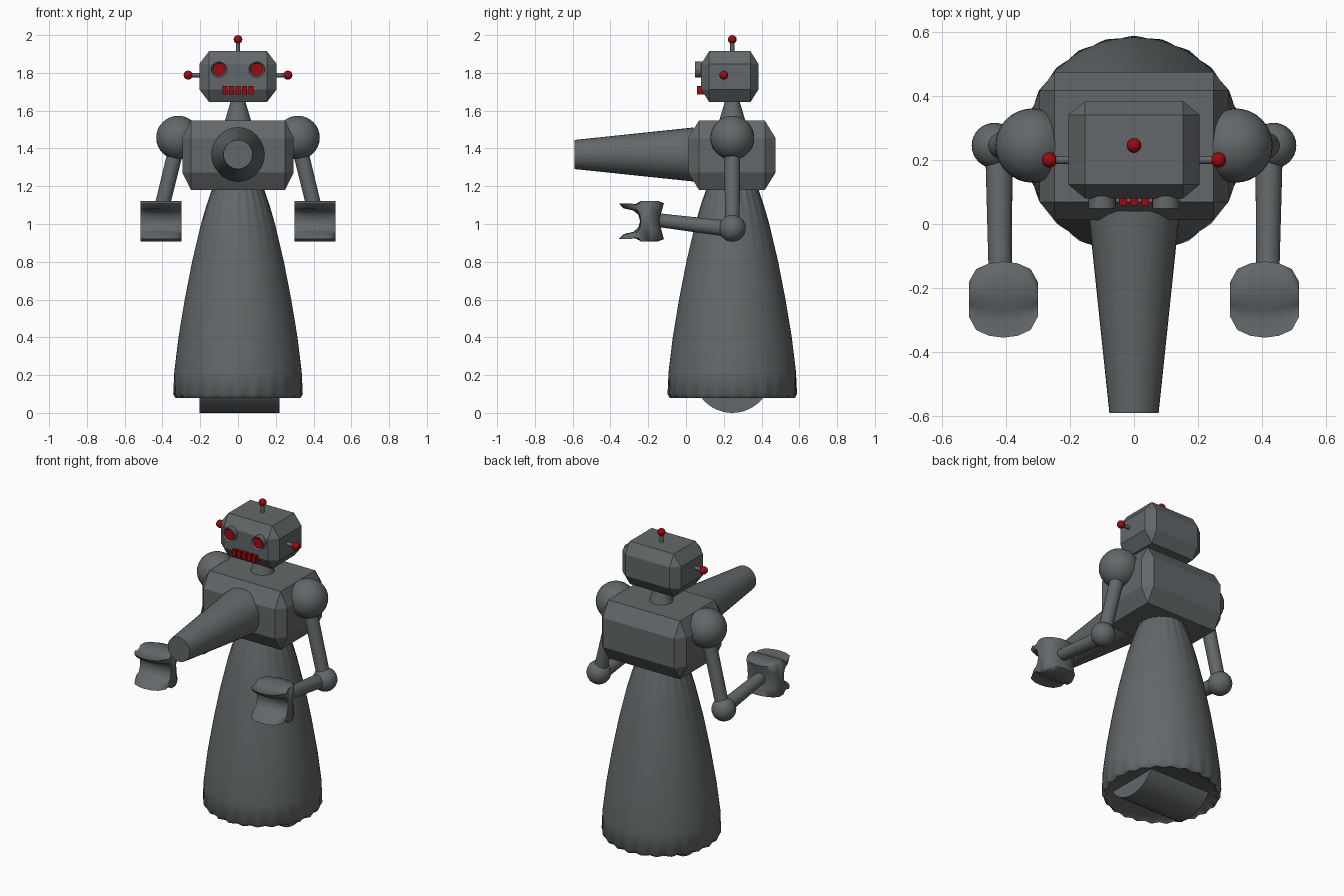
import bpy, bmesh, math
from mathutils import Vector, Matrix

if "Cube" in bpy.data.objects:
    bpy.data.objects.remove(bpy.data.objects["Cube"])

CY = 0.245  # depth of the body axis


def material(name, color):
    m = bpy.data.materials.new(name)
    m.diffuse_color = (*color, 1)
    m.use_nodes = True
    m.node_tree.nodes["Principled BSDF"].inputs["Base Color"].default_value = m.diffuse_color
    return m


red = material("red", (0.33, 0.003, 0.005))
grey = material("dark_grey", (0.125, 0.137, 0.142))


def finish(bm, name, smooth=35, mat=None):
    bmesh.ops.recalc_face_normals(bm, faces=bm.faces)
    me = bpy.data.meshes.new(name)
    bm.to_mesh(me)
    bm.free()
    ob = bpy.data.objects.new(name, me)
    bpy.context.collection.objects.link(ob)
    me.materials.append(mat or grey)
    if smooth:
        bpy.ops.object.select_all(action='DESELECT')
        ob.select_set(True)
        bpy.context.view_layer.objects.active = ob
        bpy.ops.object.shade_smooth_by_angle(angle=math.radians(smooth))
    return ob


def chamfer_box(name, c, h, b, mat=None):
    """Box with half sizes h and a per-axis single chamfer b."""
    bm = bmesh.new()
    for sx in (-1, 1):
        for sy in (-1, 1):
            for sz in (-1, 1):
                for k in range(3):
                    v = [h[i] - (0 if i == k else b[i]) for i in range(3)]
                    bm.verts.new((c[0] + sx * v[0], c[1] + sy * v[1], c[2] + sz * v[2]))
    bmesh.ops.convex_hull(bm, input=bm.verts)
    bmesh.ops.dissolve_limit(bm, angle_limit=0.01, verts=bm.verts, edges=bm.edges)
    return finish(bm, name, 0, mat)


def box(name, c, size, mat=None):
    bm = bmesh.new()
    bmesh.ops.create_cube(bm, size=1, matrix=Matrix.Translation(c) @ Matrix.Diagonal((*size, 1)))
    return finish(bm, name, 0, mat)


def ball(name, c, r, mat=None, seg=32):
    bm = bmesh.new()
    bmesh.ops.create_uvsphere(bm, u_segments=seg, v_segments=seg // 2, radius=r,
                              matrix=Matrix.Translation(c))
    return finish(bm, name, 35, mat)


def rod(name, a, b, r1, r2=None, mat=None, seg=32):
    a, b = Vector(a), Vector(b)
    d = b - a
    m = Matrix.Translation((a + b) / 2) @ d.to_track_quat('Z', 'Y').to_matrix().to_4x4()
    bm = bmesh.new()
    bmesh.ops.create_cone(bm, cap_ends=True, segments=seg, radius1=r1,
                          radius2=r1 if r2 is None else r2, depth=d.length, matrix=m)
    return finish(bm, name, 35, mat)


def loft(name, rings, angle):
    """Skin closed rings of equal length and cap both ends."""
    bm = bmesh.new()
    vs = [[bm.verts.new(p) for p in ring] for ring in rings]
    n = len(vs[0])
    for a, b in zip(vs, vs[1:]):
        for i in range(n):
            bm.faces.new((a[i], a[(i + 1) % n], b[(i + 1) % n], b[i]))
    bm.faces.new(vs[0])
    bm.faces.new(vs[-1])
    return finish(bm, name, angle)


# Pleated skirt: radius, height, pleat depth
skirt = [(.30, .095, 0), (.322, .08, .010), (.340, .10, .003), (.337, .22, 0), (.315, .4, 0),
         (.282, .6, 0), (.243, .8, 0), (.195, 1.0, .001), (.165, 1.1, .002), (.135, 1.185, .003)]
N = 96


def skirt_ring(r, z, d):
    ring = []
    for i in range(N):
        a = 2 * math.pi * i / N
        q = r + d * math.cos(24 * a)
        ring.append((q * math.cos(a), CY + q * math.sin(a), z))
    return ring


loft("skirt", [skirt_ring(*s) for s in skirt], 60)

# Roller under the skirt
rod("roller", (-.205, CY, .207), (.22, CY, .207), .207, seg=48)

# Torso, neck, head
chamfer_box("torso", (0, .243, 1.364), (.295, .231, .184), (.046, .057, .092))
rod("neck", (0, CY, 1.53), (0, CY, 1.68), .074, .03)
chamfer_box("head", (0, .232, 1.78), (.205, .152, .135), (.052, .043, .068))

# Chest cannon
rod("chest_cannon", (0, .04, 1.368), (0, -.59, 1.368), .143, .077)

# Antenna
rod("antenna_rod", (0, CY, 1.89), (0, CY, 1.97), .011, seg=16)
ball("antenna_ball", (0, CY, 1.977), .023, red, 16)

# Teeth
for i in range(-2, 3):
    box("tooth", (i * .0345, .085, 1.708), (.026, .055, .043), red)

# Claw half profile (depth, height), from the back round to the mouth
half = [(.1, 0), (.104, .045), (.118, .095), (.085, .108), (-.002, .108), (-.03, .092), (-.07, .086),
        (-.12, .094), (-.095, .068), (-.045, .057), (-.018, .035), (-.008, 0)]
claw = half + [(y, -z) for y, z in half[-2:0:-1]]
# Claw outline: sideways offset, depth scale
slices = [(-.108, .45), (-.085, .80), (-.045, .95), (0, 1), (.045, .95), (.085, .80), (.108, .45)]

for s in (-1, 1):
    side = "right" if s < 0 else "left"
    # Eye tube with recessed red lens
    bm = bmesh.new()
    bmesh.ops.create_cone(bm, cap_ends=True, segments=24, radius1=.042, radius2=.042, depth=.08,
                          matrix=Matrix.Translation((s * .1, .088, 1.818)) @ Matrix.Rotation(math.pi / 2, 4, 'X'))
    bm.normal_update()
    front = min(bm.faces, key=lambda f: f.calc_center_median().y)
    bmesh.ops.inset_region(bm, faces=[front], thickness=.009)
    bmesh.ops.translate(bm, verts=front.verts, vec=(0, .012, 0))
    finish(bm, side + "_eye_tube")
    rod(side + "_eye_lens", (s * .1, .066, 1.818), (s * .1, .056, 1.818), .033, mat=red, seg=24)
    # Ear
    rod(side + "_ear_rod", (s * .19, .2, 1.788), (s * .255, .2, 1.788), .012, seg=16)
    ball(side + "_ear_ball", (s * .264, .2, 1.788), .024, red, 16)
    # Arm
    ball(side + "_shoulder", (s * .317, CY, 1.457), .116)
    rod(side + "_upper_arm", (s * .322, CY, 1.42), (s * .43, CY, .98), .041, .039)
    ball(side + "_elbow", (s * .436, CY, .977), .071)
    rod(side + "_forearm", (s * .422, CY, .972), (s * .418, -.16, 1.022), .043, .036)
    # Claw hand
    loft(side + "_claw", [[(s * .408 + x, -.235 + y * k, 1.015 + z) for y, z in claw]
                          for x, k in slices], 60)
